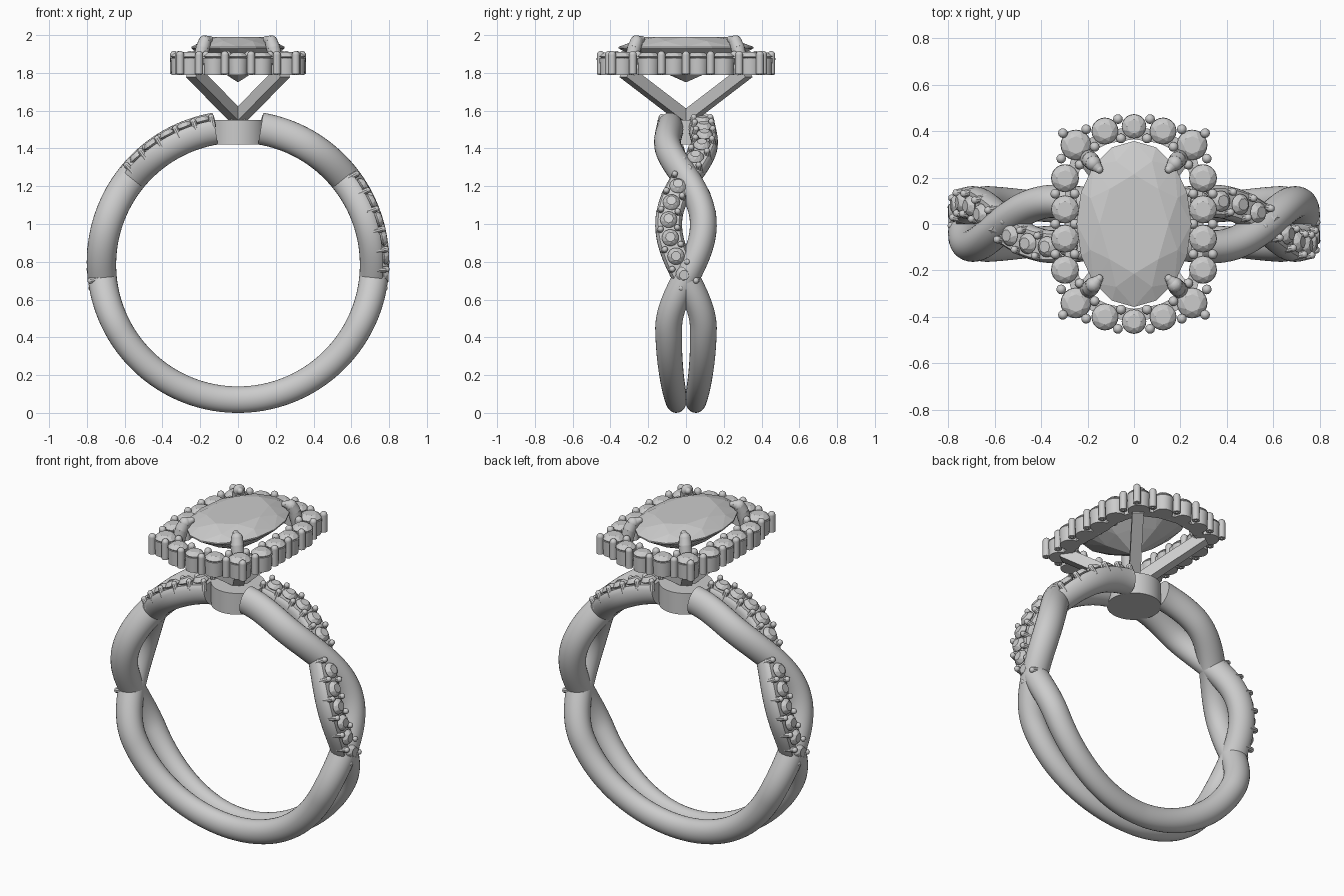
import bpy, bmesh, math
from math import sin, cos, pi, radians, degrees
from mathutils import Vector, Matrix

if "Cube" in bpy.data.objects:
    bpy.data.objects.remove(bpy.data.objects["Cube"])

ZC, RI = 0.785, 0.645          # band centre height and finger radius
PAVE = (radians(9.5), radians(97))


def finish(name, bm, smooth=True):
    bmesh.ops.recalc_face_normals(bm, faces=bm.faces)
    me = bpy.data.meshes.new(name)
    bm.to_mesh(me)
    bm.free()
    ob = bpy.data.objects.new(name, me)
    bpy.context.collection.objects.link(ob)
    if smooth:
        bpy.ops.object.select_all(action='DESELECT')
        ob.select_set(True)
        bpy.context.view_layer.objects.active = ob
        bpy.ops.object.shade_smooth_by_angle(angle=radians(35))
    return ob


def rod(bm, p, q, r1, r2, n=14, spin=0.0):
    p, q = Vector(p), Vector(q)
    d = q - p
    m = Matrix.Translation((p + q) / 2) @ d.to_track_quat('Z', 'Y').to_matrix().to_4x4() @ Matrix.Rotation(spin, 4, 'Z')
    bmesh.ops.create_cone(bm, cap_ends=True, segments=n, radius1=r1, radius2=r2, depth=d.length, matrix=m)


def ball(bm, p, r):
    bmesh.ops.create_uvsphere(bm, u_segments=12, v_segments=8, radius=r, matrix=Matrix.Translation(p))


def gem(bm, m, crown, depth, table=0.58):
    # unit-radius faceted stone: table, crown, girdle, pavilion, culet
    pts = [(0, 0, -depth)]
    for n, r, z, off in ((8, table, crown, 0), (8, 0.82, crown * 0.58, 0.5), (16, 1, 0, 0),
                         (16, 1, -0.04, 0), (8, 0.52, -depth * 0.56, 0)):
        pts += [(r * cos(2 * pi * (i + off) / n), r * sin(2 * pi * (i + off) / n), z) for i in range(n)]
    vs = [bm.verts.new(m @ Vector(p)) for p in pts]
    bmesh.ops.convex_hull(bm, input=vs)


# ---- twisting band ----
KNOTS = [(9.5, 0.085), (28, 0.098), (73, -0.092), (118, 0.092), (180, 0.052)]


def sway(phi):
    a = min(degrees(phi), 360 - degrees(phi))
    for (a0, y0), (a1, y1) in zip(KNOTS, KNOTS[1:]):
        if a <= a1:
            t = max(0, (a - a0) / (a1 - a0))
            return y0 + (y1 - y0) * (1 - cos(pi * t)) / 2
    return KNOTS[-1][1]


def half(phi):
    return 0.0775 + 0.0075 * cos(phi)


def centre(phi):
    r = RI + half(phi)
    return Vector((r * sin(phi), sway(phi), ZC + r * cos(phi)))


def frame(phi):
    rad = Vector((sin(phi), 0, cos(phi)))
    tan = (centre(phi + 0.002) - centre(phi - 0.002)).normalized()
    return centre(phi), rad, tan.cross(rad).normalized(), tan


def strand(bm):
    n, seg = 28, 170
    a0, a1 = radians(9.5), radians(350.5)
    phis = sorted([a0 + (a1 - a0) * i / seg for i in range(seg + 1)] + [PAVE[1], PAVE[1] + 0.001])
    rings = []
    for phi in phis:
        c, rad, side, _ = frame(phi)
        a = min(degrees(phi), 360 - degrees(phi))
        w = 0.071 - 0.014 * max(0, (a - 118) / 62)
        ring = []
        for k in range(n):
            t = 2 * pi * k / n
            u = half(phi) * cos(t)
            if phi <= PAVE[1]:          # flattened bed for the small stones
                u = min(u, 0.045)
            ring.append(bm.verts.new(c + rad * u + side * w * sin(t)))
        rings.append(ring)
    for r0, r1 in zip(rings, rings[1:]):
        for k in range(n):
            bm.faces.new((r0[k], r0[(k + 1) % n], r1[(k + 1) % n], r1[k]))
    bm.faces.new(rings[0])
    bm.faces.new(rings[-1])


for label, turn in (("right", 0), ("left", pi)):
    rot = Matrix.Rotation(turn, 4, 'Z')
    band, stones, grips = bmesh.new(), bmesh.new(), bmesh.new()
    strand(band)
    step = radians(80) / 11
    for i in range(12):
        c, rad, side, tan = frame(radians(14) + i * step)
        m = Matrix((side, rad.cross(side), rad)).transposed().to_4x4()
        gem(stones, Matrix.Translation(c + rad * 0.055) @ m @ Matrix.Scale(0.045, 4), 0.5, 0.9)
    for i in range(13):                  # paired grips between stones
        c, rad, side, tan = frame(radians(14) + (i - 0.5) * step)
        for s in (-1, 1):
            p, q = c + rad * 0.01 + side * s * 0.054, c + rad * 0.064 + side * s * 0.044
            rod(grips, p, q, 0.018, 0.016, 10)
            ball(grips, q, 0.016)
    for bm, name, sm in ((band, "band_strand_", True), (stones, "band_stones_", False), (grips, "band_grips_", True)):
        bm.transform(rot)
        finish(name + label, bm, sm)

# ---- seat disc and four splayed struts ----
bm = bmesh.new()
rod(bm, (0, 0, 1.42), (0, 0, 1.55), 0.15, 0.15, 48)
finish("seat_disc", bm)

bm = bmesh.new()
rod(bm, (0, 0, 1.53), (0, 0, 1.6), 0.055, 0.055, 4, pi / 4)
for sx in (-1, 1):
    for sy in (-1, 1):
        rod(bm, (0, 0, 1.56), (sx * 0.24, sy * 0.32, 1.805), 0.045, 0.045, 4, pi / 4)
finish("head_struts", bm, False)

# ---- halo ----
quarter = [(0, 0.42, 0.053), (0.125, 0.4, 0.058), (0.25, 0.34, 0.066), (0.297, 0.197, 0.06), (0.297, 0.063, 0.06)]
right = quarter + [(x, -y, r) for x, y, r in reversed(quarter)]
loop = right + [(-x, y, r) for x, y, r in reversed(right[1:-1])]

bm = bmesh.new()                         # plate linking the stone cups
rows = []
for x, y, r in loop:
    k = 1 - 0.055 / math.hypot(x, y)
    rows.append([bm.verts.new(p) for p in ((x * k, y * k, 1.79), (x, y, 1.79), (x, y, 1.875), (x * k, y * k, 1.875))])
for a, b in zip(rows, rows[1:] + rows[:1]):
    for k in range(4):
        bm.faces.new((a[k], a[(k + 1) % 4], b[(k + 1) % 4], b[k]))
finish("halo_plate", bm)

cups, stones, grips = bmesh.new(), bmesh.new(), bmesh.new()


def halo_grip(x, y):
    rod(grips, (x, y, 1.795), (x, y, 1.895), 0.021, 0.021, 12)
    ball(grips, (x, y, 1.895), 0.021)
    ball(grips, (x, y, 1.797), 0.021 * 0.4)


for i, (x, y, r) in enumerate(loop):
    rod(cups, (x, y, 1.79), (x, y, 1.88), r - 0.004, r, 24)
    gem(stones, Matrix.Translation((x, y, 1.888)) @ Matrix.Scale(r - 0.001, 4), 0.36, 0.8)
    x2, y2, _ = loop[(i + 1) % len(loop)]
    d = Vector((x2 - x, y2 - y)).normalized()
    for s in (-0.042, 0.042):
        halo_grip((x + x2) / 2 - d.y * s, (y + y2) / 2 + d.x * s)
for sx in (-1, 1):
    for sy in (-1, 1):
        halo_grip(sx * 0.306, sy * 0.391)
finish("halo_cups", cups)
finish("halo_stones", stones, False)
finish("halo_grips", grips)

# ---- oval centre stone with four claws ----
bm = bmesh.new()
gem(bm, Matrix.Translation((0, 0, 1.938)) @ Matrix.Diagonal((0.247, 0.357, 0.2, 1)), 0.26, 0.94, 0.6)
finish("centre_stone", bm, False)

bm = bmesh.new()
for sx in (-1, 1):
    for sy in (-1, 1):
        pts = [(0.21, 0.295, 1.82, 0.036), (0.187, 0.275, 1.93, 0.037),
               (0.176, 0.262, 1.965, 0.034), (0.15, 0.235, 1.978, 0.018)]
        pts = [(Vector((sx * x, sy * y, z)), r) for x, y, z, r in pts]
        for p, r in pts:
            ball(bm, p, r)
        for (p, r), (q, s) in zip(pts, pts[1:]):
            rod(bm, p, q, r, s)
finish("centre_claws", bm)
